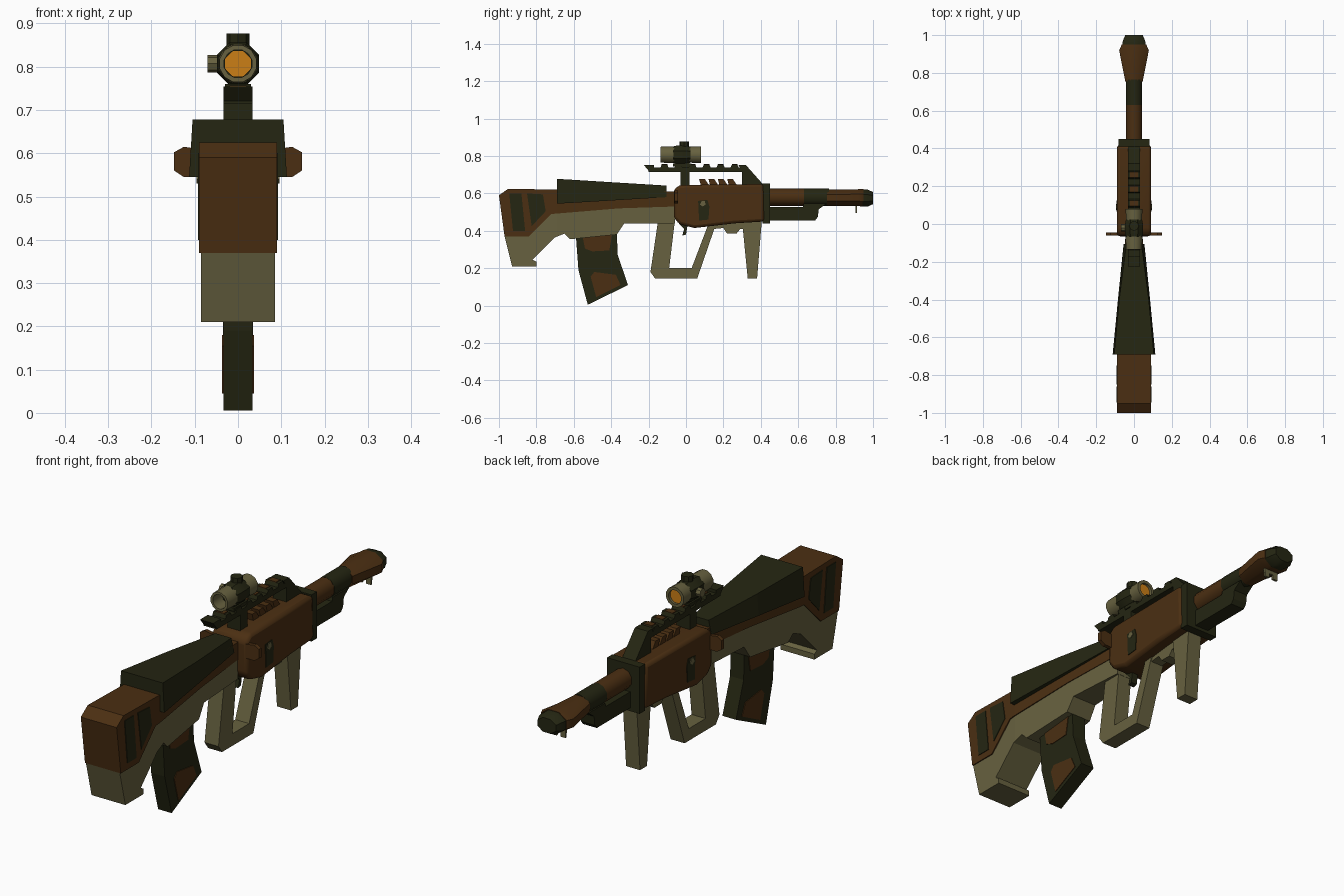
import bpy, bmesh, math
from mathutils import Vector

if "Cube" in bpy.data.objects:
    bpy.data.objects.remove(bpy.data.objects["Cube"])


def material(name, rgb):
    m = bpy.data.materials.new(name)
    m.use_nodes = True
    m.diffuse_color = (*rgb, 1)
    m.node_tree.nodes["Principled BSDF"].inputs["Base Color"].default_value = (*rgb, 1)
    return m


BROWN = material("camo brown", (.07, .028, .006))
DARK = material("dark green", (.018, .019, .006))
OLIVE = material("light olive", (.135, .12, .05))
ORANGE = material("orange lens", (.6, .21, .008))


def finish(name, bm, mat, smooth=None):
    bmesh.ops.recalc_face_normals(bm, faces=bm.faces)
    mesh = bpy.data.meshes.new(name)
    bm.to_mesh(mesh)
    bm.free()
    ob = bpy.data.objects.new(name, mesh)
    bpy.context.collection.objects.link(ob)
    mesh.materials.append(mat)
    if smooth:
        bpy.ops.object.select_all(action='DESELECT')
        ob.select_set(True)
        bpy.context.view_layer.objects.active = ob
        bpy.ops.object.shade_smooth_by_angle(angle=math.radians(smooth))
    return ob


def loft(name, rings, mat, smooth=None, closed=False):
    """Skin rings of points, capping the ends or joining last to first."""
    bm = bmesh.new()
    vs = [[bm.verts.new(p) for p in r] for r in rings]
    n = len(vs[0])
    pairs = list(zip(vs, vs[1:])) + ([(vs[-1], vs[0])] if closed else [])
    for a, b in pairs:
        for i in range(n):
            j = (i + 1) % n
            bm.faces.new((a[i], a[j], b[j], b[i]))
    if not closed:
        bm.faces.new(vs[0])
        bm.faces.new(vs[-1])
    return finish(name, bm, mat, smooth)


def prism(name, pts, half, mat, x=0):
    """Extrude a side profile of (y, z) points across x."""
    return loft(name, [[(x + s * half, y, z) for y, z in pts] for s in (-1, 1)], mat)


def box(name, y0, y1, z0, z1, half, mat, x=0):
    return prism(name, [(y0, z0), (y1, z0), (y1, z1), (y0, z1)], half, mat, x)


def circle(y, rx, rz, z, n):
    return [(rx * math.cos((i + .5) * math.tau / n), y,
             z + rz * math.sin((i + .5) * math.tau / n)) for i in range(n)]


def lathe(name, stations, z, n, mat, closed=False):
    """Round part along y; stations are (y, x radius, z radius)."""
    return loft(name, [circle(y, a, b, z, n) for y, a, b in stations], mat, 40, closed)


def side_plates(name, pts, x, mat):
    for s, side in ((-1, "right"), (1, "left")):
        prism(name + "_" + side, pts, .004, mat, s * x)


def taper(ob, start=-.69, end=-.06, ratio=.5):
    """Narrow the stock towards the receiver."""
    bm = bmesh.new()
    bm.from_mesh(ob.data)
    for y in (start, -.37):
        geom = bm.verts[:] + bm.edges[:] + bm.faces[:]
        bmesh.ops.bisect_plane(bm, geom=geom, plane_co=Vector((0, y, 0)), plane_no=Vector((0, 1, 0)))
    for v in bm.verts:
        t = min(1, max(0, (v.co.y - start) / (end - start)))
        v.co.x *= 1 - (1 - ratio) * t
    bmesh.ops.triangulate(bm, faces=bm.faces)
    bm.to_mesh(ob.data)
    bm.free()


# Stock
taper(prism("stock_upper", [
    (-1, .59), (-.95, .625), (-.69, .62), (-.06, .61), (-.06, .53), (-.36, .52),
    (-.72, .49), (-.84, .37), (-.97, .37)], .09, BROWN))
taper(prism("stock_lower", [
    (-.97, .37), (-.84, .37), (-.72, .49), (-.36, .52), (-.06, .53), (-.06, .44),
    (-.33, .44), (-.37, .38), (-.62, .355), (-.65, .385), (-.7, .365),
    (-.82, .245), (-.8, .235), (-.8, .21), (-.93, .21)], .085, OLIVE))
side_plates("stock_rear_panel", [(-.945, .6), (-.88, .6), (-.86, .4), (-.925, .4)], .089, DARK)
side_plates("stock_front_panel", [(-.85, .6), (-.765, .595), (-.75, .505), (-.825, .425)], .089, DARK)

# Cheek rest, wide at the back and narrow at the front
loft("cheek_rest", [[(-b, y, z0), (b, y, z0), (t, y, z1), (-t, y, z1)] for y, b, t, z0, z1 in (
    (-.69, .113, .105, .545, .678), (-.4, .085, .078, .562, .66), (-.105, .055, .04, .58, .642))], DARK)

# Magazine and its camouflage patches
prism("magazine", [(-.59, .39), (-.575, .19), (-.525, .005), (-.31, .11), (-.365, .27), (-.37, .39)], .034, DARK)
side_plates("magazine_upper_patch", [(-.555, .38), (-.54, .305), (-.5, .29), (-.41, .295), (-.395, .38)], .033, BROWN)
side_plates("magazine_lower_patch", [(-.51, .155), (-.49, .18), (-.375, .165), (-.35, .11), (-.48, .045)], .033, BROWN)

# Receiver
receiver = prism("receiver", [
    (-.065, .62), (-.035, .645), (.415, .65), (.42, .45), (.26, .44), (.045, .415),
    (-.035, .435), (-.065, .47)], .09, BROWN)
bevel = receiver.modifiers.new("soft_edges", 'BEVEL')
bevel.width = .015
bevel.segments = 2
bpy.context.view_layer.objects.active = receiver
receiver.select_set(True)
bpy.ops.object.shade_smooth_by_angle(angle=math.radians(50))
box("receiver_collar", .41, .45, .44, .652, .082, DARK)
side_plates("receiver_port", [(.065, .56), (.115, .565), (.125, .53), (.12, .46), (.07, .455)], .089, DARK)
side_plates("port_button", [(.075, .54), (.085, .56), (.1, .56), (.105, .54), (.09, .53)], .092, OLIVE)
for s, side in ((-1, "right"), (1, "left")):
    ear = [(.08, .545), (.125, .545), (.148, .56), (.148, .602), (.125, .615), (.08, .608)]
    loft("ear_plate_" + side, [[(s * x, y, z) for x, z in ear] for y in (-.062, -.044)], BROWN)

# Sight rail with teeth, and fins beneath it
box("rail_bar", -.2, .31, .715, .738, .033, DARK)
prism("rail_tail", [(-.225, .752), (-.195, .715), (-.17, .715), (-.17, .752)], .033, DARK)
box("rail_rear_post", -.03, .02, .63, .72, .033, DARK)
prism("rail_front_post", [(.3, .64), (.415, .645), (.32, .752), (.28, .752), (.3, .72)], .033, DARK)
for i in range(6):
    y = -.14 + i * .075
    prism("rail_tooth", [(y, .73), (y + .01, .754), (y + .04, .754), (y + .05, .73)], .033, DARK)
    box("rail_tooth_inlay", y + .01, y + .04, .75, .757, .02, BROWN)
for i in range(4):
    y = .07 + i * .05
    prism("receiver_fin", [(y + .01, .64), (y, .678), (y + .03, .678), (y + .055, .64)], .022, BROWN)

# Hollow optical sight
Z = .807
lathe("sight_eyepiece", [(y, r, r) for y, r in (
    (-.135, .033), (-.135, .044), (-.075, .046), (-.06, .046), (-.06, .033))], Z, 12, OLIVE, True)
lathe("sight_body", [(y, r, r) for y, r in (
    (-.07, .032), (-.07, .047), (-.05, .053), (-.01, .053), (.025, .046), (.025, .032))], Z, 8, DARK, True)
lathe("sight_objective", [(y, r, r) for y, r in (
    (.015, .032), (.015, .044), (.08, .046), (.08, .032))], Z, 12, OLIVE, True)
lathe("sight_lens", [(.06, .033, .033), (.068, .033, .033)], Z, 12, ORANGE)
box("sight_mount", -.06, .02, .735, .775, .022, DARK)
box("sight_base", -.07, .03, .745, .76, .03, DARK)
for name, mat, r, h, turn in (("sight_top_knob", DARK, .026, .03, 0), ("sight_side_knob", OLIVE, .02, .03, 1)):
    rings = []
    for d in (.04, .04 + h):
        ring = [(r * math.cos(i * math.tau / 8), r * math.sin(i * math.tau / 8)) for i in range(8)]
        rings.append([(-d, -.02 + a, Z + b) if turn else (a, -.01 + b, Z + d) for a, b in ring])
    loft(name, rings, mat)

# Barrel, with a muzzle that flares sideways
B = .58
lathe("barrel_rear", [(.44, .044, .046), (.63, .044, .046)], B, 10, BROWN)
lathe("barrel_band", [(.63, .045, .047), (.765, .045, .047)], B, 10, DARK)
lathe("muzzle", [(.755, .05, .047), (.92, .085, .049), (.95, .07, .05)], B - .003, 8, BROWN)
lathe("muzzle_tip", [(.945, .068, .05), (.97, .064, .05), (1, .05, .035)], B - .005, 8, DARK)
prism("under_tube", [(.44, .455), (.69, .455), (.705, .475), (.71, .515), (.75, .545), (.63, .545),
                     (.625, .528), (.44, .528)], .035, DARK)
box("muzzle_bracket", .905, .915, .515, .54, .035, OLIVE)
for x in (-.022, .022):
    box("muzzle_bracket_leg", .905, .915, .495, .52, .012, OLIVE, x)

# Grip with guard, foregrip and trigger
prism("grip_guard", [
    (-.15, .45), (-.19, .18), (-.165, .145), (.06, .145), (.165, .45), (.125, .45),
    (.03, .2), (-.09, .2), (-.06, .45)], .035, OLIVE)
prism("foregrip", [(.3, .45), (.33, .145), (.38, .145), (.405, .45)], .035, OLIVE)
prism("guard_bridge", [(.12, .45), (.15, .41), (.2, .415), (.22, .385), (.27, .385), (.29, .41),
                       (.31, .41), (.31, .45)], .03, OLIVE)
prism("trigger", [(-.04, .44), (.01, .44), (.0, .38), (-.02, .375), (-.01, .41)], .015, DARK)
